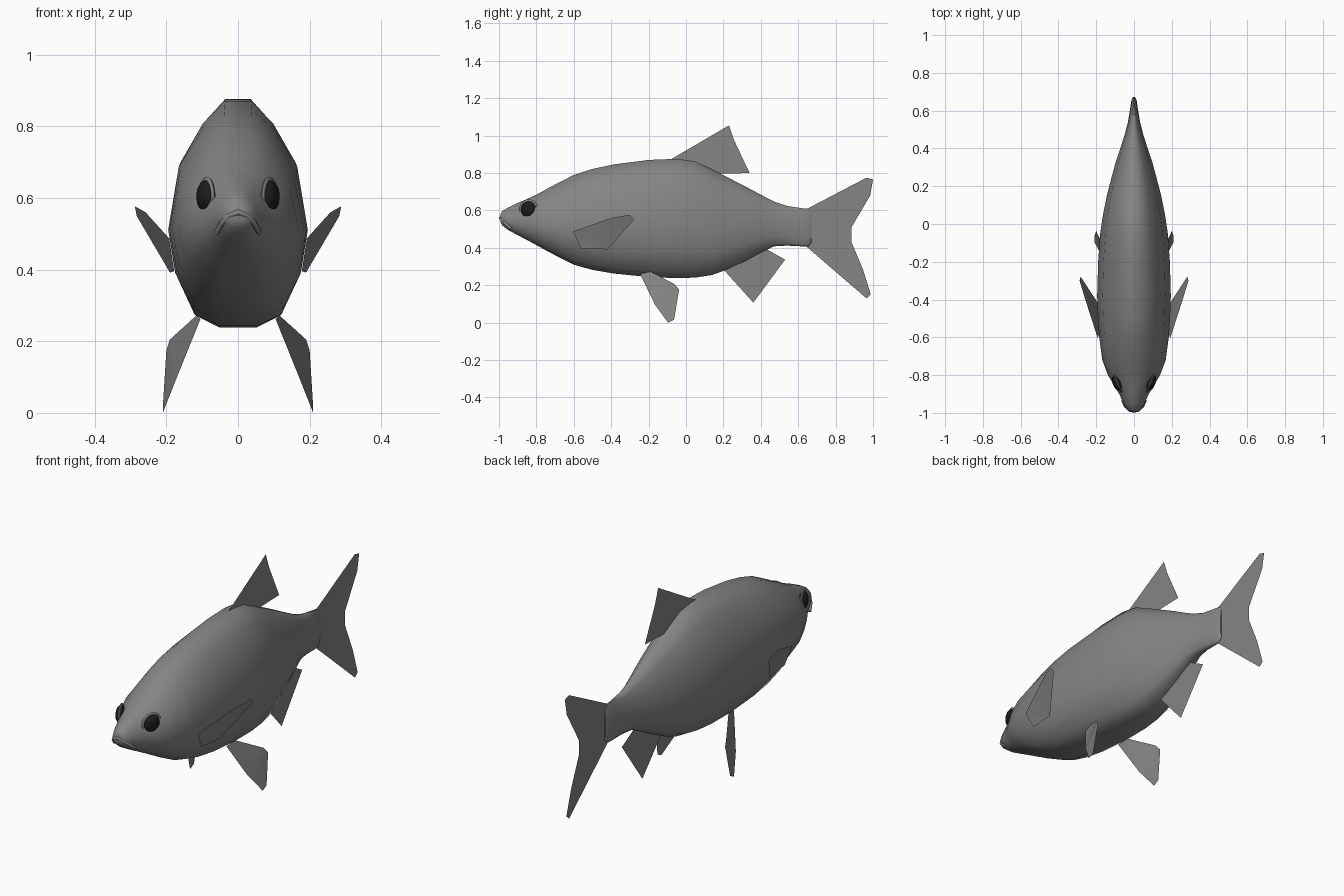
import bpy, bmesh, math
from mathutils import Vector, Matrix

if "Cube" in bpy.data.objects:
    bpy.data.objects.remove(bpy.data.objects["Cube"])


def material(name, v):
    m = bpy.data.materials.new(name)
    m.diffuse_color = (v, v, v, 1)
    m.use_nodes = True
    m.node_tree.nodes["Principled BSDF"].inputs["Base Color"].default_value = m.diffuse_color
    return m


skin = material("dark_grey_skin", .235)
dark = material("eye_dark", .012)


def make_object(name, bm, smooth=None, mat=skin):
    bmesh.ops.recalc_face_normals(bm, faces=bm.faces[:])
    me = bpy.data.meshes.new(name)
    bm.to_mesh(me)
    bm.free()
    ob = bpy.data.objects.new(name, me)
    bpy.context.collection.objects.link(ob)
    me.materials.append(mat)
    if smooth:
        bpy.ops.object.select_all(action='DESELECT')
        bpy.context.view_layer.objects.active = ob
        ob.select_set(True)
        bpy.ops.object.shade_smooth_by_angle(angle=math.radians(smooth))
    return ob


# Body: half cross-section lofted through stations (y, bottom, top, half width)
half = [(.2, 1), (.52, .8), (.85, .45), (1, -.15), (.9, -.56), (.64, -.9), (.28, -1)]
section = half + [(-x, z) for x, z in reversed(half)]
stations = [
    (-.992, .538, .580, .022), (-.983, .52, .596, .038), (-.95, .495, .616, .056),
    (-.90, .468, .640, .078), (-.85, .442, .661, .108), (-.80, .415, .684, .138),
    (-.72, .371, .728, .168), (-.60, .310, .790, .184), (-.50, .282, .822, .191),
    (-.38, .262, .847, .195), (-.20, .244, .870, .190), (-.05, .238, .876, .179),
    (.05, .241, .862, .164), (.14, .255, .818, .146), (.22, .284, .778, .126),
    (.32, .332, .727, .099), (.40, .375, .684, .073), (.47, .408, .648, .050),
    (.54, .412, .624, .032), (.62, .408, .612, .019), (.655, .408, .608, .014),
    (.672, .430, .585, .006)]
bm = bmesh.new()
rings = []
for y, lo, hi, w in stations:
    mid, h = (lo + hi) / 2, (hi - lo) / 2
    rings.append([bm.verts.new((x * w, y, mid + z * h)) for x, z in section])
n = len(section)
for a, b in zip(rings, rings[1:]):
    for i in range(n):
        j = (i + 1) % n
        bm.faces.new((a[i], a[j], b[j], b[i]))
bm.faces.new(rings[0])
bm.faces.new(rings[-1])
make_object("body", bm, 60)


# Fins: single flat sheets
def fin(name, pts):
    bm = bmesh.new()
    face = bm.faces.new([bm.verts.new(p) for p in pts])
    bm.normal_update()
    bmesh.ops.triangulate(bm, faces=[face])
    make_object(name, bm, 40)


def centre_fin(name, pts):
    fin(name, [(0, y, z) for y, z in pts])


centre_fin("dorsal_fin", [(-.09, .868), (.23, 1.055), (.255, .98), (.34, .80),
                          (.14, .795), (.05, .84)])
centre_fin("tail_fin", [(.64, .605), (.965, .775), (1, .765), (.985, .68), (.885, .51),
                        (.885, .43), (.947, .283), (.988, .15), (.965, .13), (.64, .41)])
centre_fin("anal_fin", [(.195, .29), (.36, .107), (.53, .337), (.417, .40), (.30, .34)])

pectoral = [(.192, -.604, .487), (.178, -.56, .396), (.19, -.42, .392),
            (.283, -.278, .55), (.288, -.30, .577), (.258, -.40, .56)]
pelvic = [(.105, -.246, .262), (.115, -.187, .273), (.19, -.06, .205), (.2, -.037, .176),
          (.21, -.064, .016), (.21, -.096, 0), (.172, -.166, .096)]

for s, side in ((1, "right"), (-1, "left")):
    fin("pectoral_fin_" + side, [(s * x, y, z) for x, y, z in pectoral])
    fin("pelvic_fin_" + side, [(s * x, y, z) for x, y, z in pelvic])

    # Eye ball and the low rim around its socket
    place = (Matrix.Translation((s * .090, -.842, .605))
             @ Matrix.Rotation(s * math.radians(-22), 4, 'Z'))
    bm = bmesh.new()
    bmesh.ops.create_uvsphere(bm, u_segments=12, v_segments=8, radius=1,
                              matrix=place @ Matrix.Diagonal((.023, .044, .044, 1)))
    make_object("eye_" + side, bm, 50, dark)

    bm = bmesh.new()
    loops = []
    for i in range(16):
        a = i * math.tau / 16
        loop = []
        for k in range(6):
            b = k * math.tau / 6
            r = .048 + .007 * math.cos(b)
            p = Vector((s * (.006 * math.sin(b) - .003), r * math.cos(a), r * math.sin(a)))
            loop.append(bm.verts.new(place @ p))
        loops.append(loop)
    for i in range(16):
        a, b = loops[i], loops[(i + 1) % 16]
        for k in range(6):
            bm.faces.new((a[k], b[k], b[(k + 1) % 6], a[(k + 1) % 6]))
    make_object("eye_rim_" + side, bm, 60)

# Upper lip: down-turned tube across the snout
cu = bpy.data.curves.new("upper_lip", 'CURVE')
cu.dimensions = '3D'
cu.bevel_depth = .008
cu.bevel_resolution = 1
cu.use_fill_caps = True
cu.materials.append(skin)
lip = [(-.060, -.935, .503), (-.045, -.966, .530), (-.022, -.987, .553), (0, -.992, .560),
       (.022, -.987, .553), (.045, -.966, .530), (.060, -.935, .503)]
sp = cu.splines.new('POLY')
sp.points.add(len(lip) - 1)
for p, co in zip(sp.points, lip):
    p.co = (*co, 1)
bpy.context.collection.objects.link(bpy.data.objects.new("upper_lip", cu))
